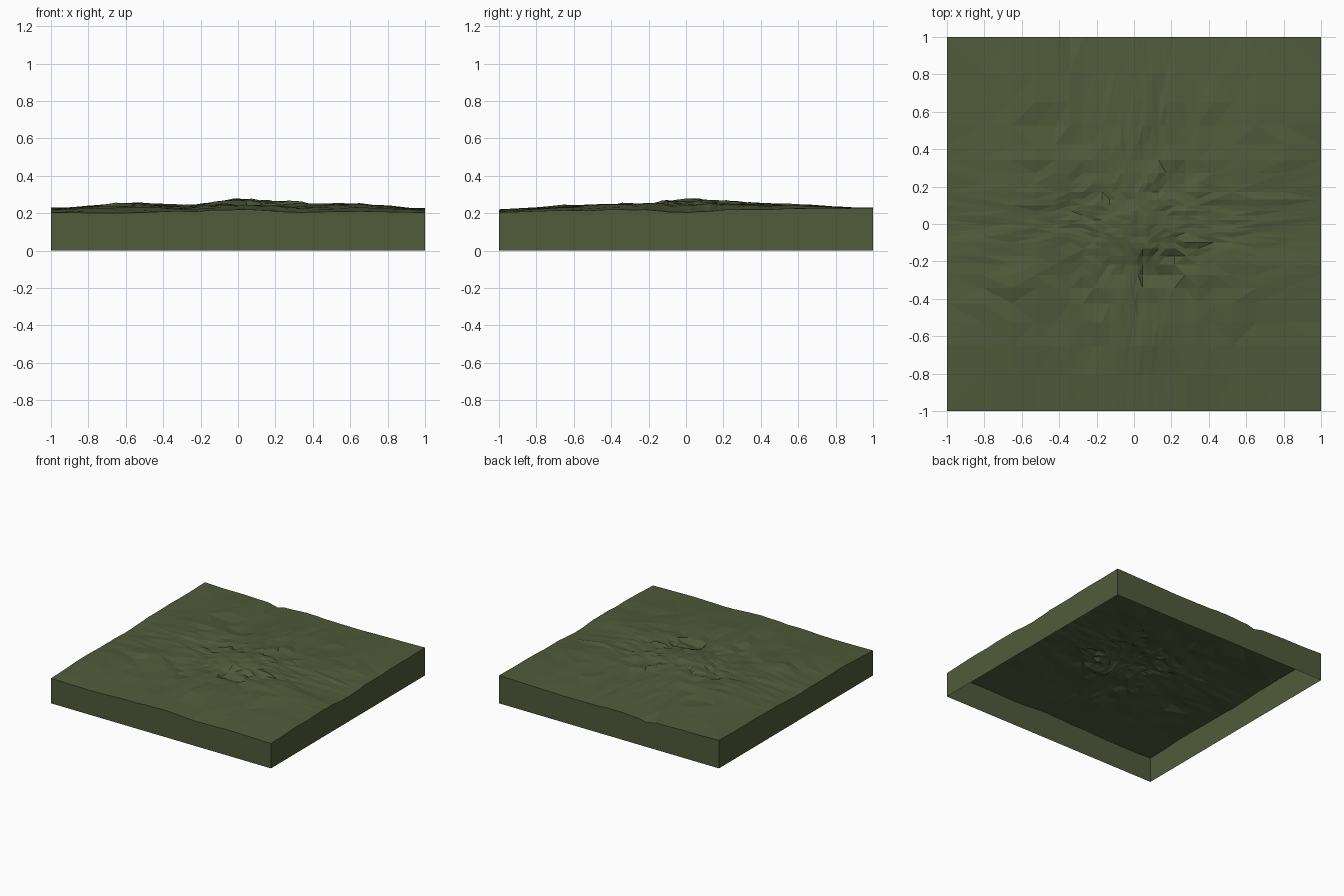
import bpy
import bmesh
import math
from mathutils import Vector, noise

cube = bpy.data.objects.get("Cube")
if cube:
    bpy.data.objects.remove(cube, do_unlink=True)

# One olive green for the whole block
olive = bpy.data.materials.new("olive green")
olive.use_nodes = True
colour = (0.082, 0.103, 0.043, 1)
olive.diffuse_color = colour
olive.node_tree.nodes["Principled BSDF"].inputs["Base Color"].default_value = colour

# Broad relief: heights at control stations, south row first
STATIONS = [-1, -.6, -.3, 0, .3, .6, 1]
RELIEF = [
    [.205, .200, .210, .220, .205, .210, .205],
    [.220, .235, .225, .240, .235, .235, .215],
    [.215, .250, .225, .245, .240, .250, .220],
    [.215, .250, .240, .275, .258, .245, .205],
    [.225, .255, .240, .260, .245, .250, .220],
    [.225, .240, .225, .245, .235, .240, .225],
    [.228, .222, .215, .225, .215, .220, .228],
]
HALF = 14      # grid cells from the centre to each side
GROWTH = .211  # cells widen by this rate towards the rim


def locate(value):
    """Control cell holding a coordinate, and the eased position in it."""
    i = max(k for k in range(len(STATIONS) - 1) if value >= STATIONS[k])
    t = (value - STATIONS[i]) / (STATIONS[i + 1] - STATIONS[i])
    return i, t * t * (3 - 2 * t)


def broad(x, y):
    i, s = locate(x)
    j, t = locate(y)
    south = RELIEF[j][i] * (1 - s) + RELIEF[j][i + 1] * s
    north = RELIEF[j + 1][i] * (1 - s) + RELIEF[j + 1][i + 1] * s
    return south * (1 - t) + north * t


def height(x, y):
    rim = max(abs(x), abs(y))
    rough = .004 + .018 * max(0, 1 - rim)
    if math.hypot(x, y) < .18:
        rough *= .5
    z = broad(x, y)
    z += rough * noise.noise(Vector((x * 7, y * 9, 3.3)))
    z += rough * .8 * noise.noise(Vector((x * 19, y * 23, 8.7)))
    # Sunken ledge just south of the summit, and a nick in the north rim
    if .04 < x < .27 and -.30 < y < -.17:
        z -= .018
    if y > .99 and -.38 < x < -.31:
        z -= .018
    return min(z, .285)


# Ground grid, finest in the middle
lines = [math.sinh(GROWTH * k) / math.sinh(GROWTH * HALF)
         for k in range(-HALF, HALF + 1)]
bm = bmesh.new()
rows = [[bm.verts.new((x, y, height(x, y))) for x in lines] for y in lines]
for low, high in zip(rows, rows[1:]):
    for i in range(len(lines) - 1):
        bm.faces.new((low[i], low[i + 1], high[i + 1], high[i]))

# Straight walls dropped from the rim, open underneath
rim_edges = [e for e in bm.edges if e.is_boundary]
skirt = bmesh.ops.extrude_edge_only(bm, edges=rim_edges)["geom"]
for v in skirt:
    if isinstance(v, bmesh.types.BMVert):
        v.co.z = 0
bmesh.ops.triangulate(bm, faces=bm.faces[:])
bmesh.ops.recalc_face_normals(bm, faces=bm.faces[:])
bm.normal_update()
if sum(f.normal.z for f in bm.faces) < 0:
    bmesh.ops.reverse_faces(bm, faces=bm.faces[:])

mesh = bpy.data.meshes.new("terrain_block")
bm.to_mesh(mesh)
bm.free()
mesh.materials.append(olive)
terrain = bpy.data.objects.new("terrain_block", mesh)
bpy.context.collection.objects.link(terrain)
